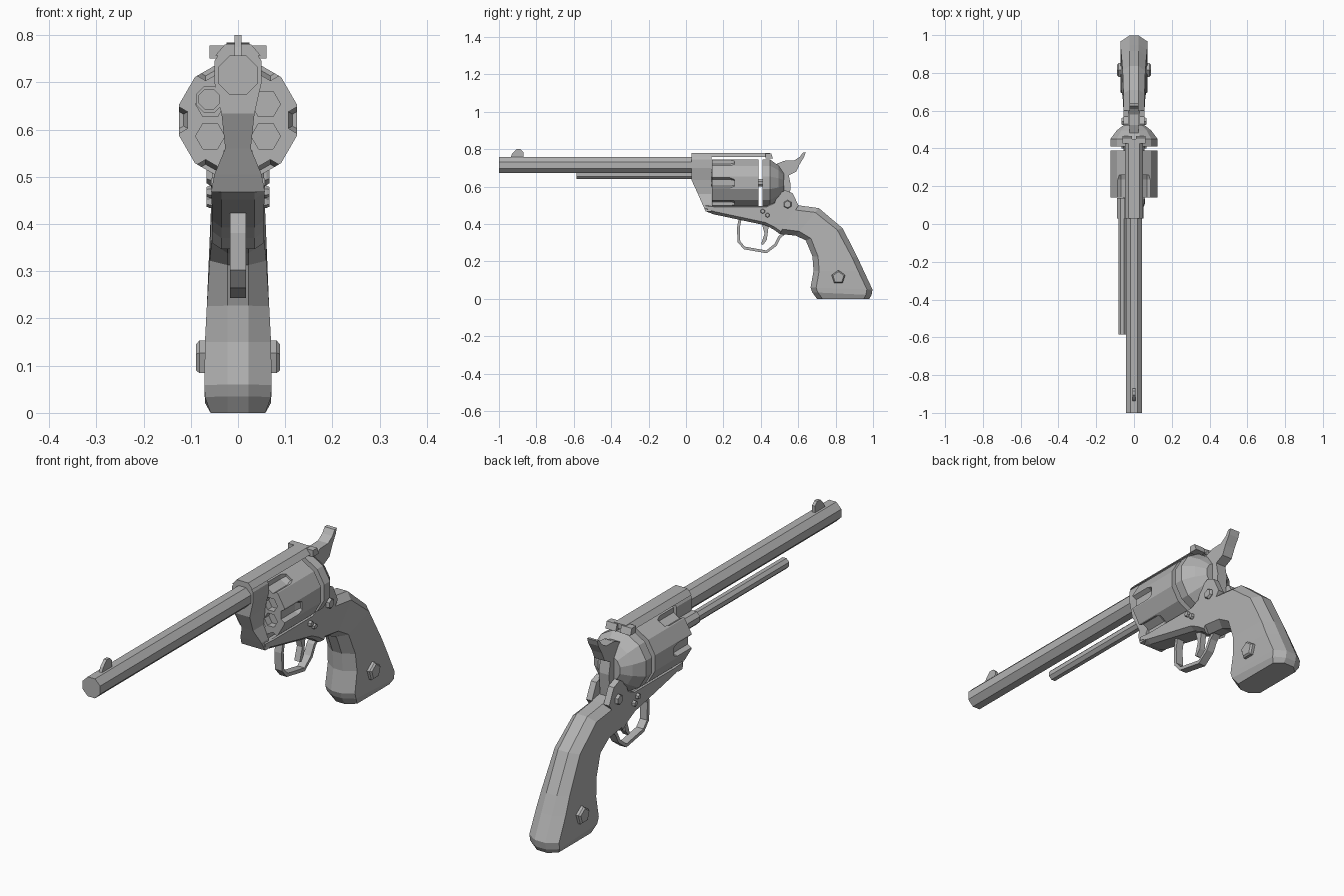
import bpy, bmesh, math
from mathutils import Vector

cube = bpy.data.objects.get("Cube")
if cube:
    bpy.data.objects.remove(cube, do_unlink=True)

steel = bpy.data.materials.new("grey_steel")
steel.use_nodes = True
steel.diffuse_color = (0.45, 0.45, 0.45, 1)
steel.node_tree.nodes["Principled BSDF"].inputs["Base Color"].default_value = (0.45, 0.45, 0.45, 1)


def loft(name, rings):
    """Skin a list of equal-length point rings and cap both ends."""
    bm = bmesh.new()
    loops = [[bm.verts.new(p) for p in ring] for ring in rings]
    for a, b in zip(loops, loops[1:]):
        for i in range(len(a)):
            j = (i + 1) % len(a)
            bm.faces.new((a[i], a[j], b[j], b[i]))
    bm.faces.new(loops[0][::-1])
    bm.faces.new(loops[-1])
    bmesh.ops.recalc_face_normals(bm, faces=bm.faces)
    mesh = bpy.data.meshes.new(name)
    bm.to_mesh(mesh)
    bm.free()
    mesh.materials.append(steel)
    obj = bpy.data.objects.new(name, mesh)
    bpy.context.collection.objects.link(obj)
    return obj


def plate(name, outline, x0, x1):
    """Side profile (y, z) extruded from x0 to x1."""
    return loft(name, [[(x, y, z) for y, z in outline] for x in (x0, x1)])


def turned(name, profile, sides, x=0, z=0, phase=0.5):
    """Faceted body along y from (y, radius) pairs."""
    angles = [math.tau * (i + phase) / sides for i in range(sides)]
    return loft(name, [[(x + r * math.cos(t), y, z + r * math.sin(t)) for t in angles]
                       for y, r in profile])


def ribbon(name, path, thick, half):
    """Strip of constant thickness following a (y, z) path."""
    pts = [Vector(p) for p in path]
    left, right = [], []
    for i, p in enumerate(pts):
        d = (pts[min(i + 1, len(pts) - 1)] - pts[max(i - 1, 0)]).normalized()
        n = Vector((-d.y, d.x)) * thick / 2
        left.append(p + n)
        right.append(p - n)
    return loft(name, [[(-half, *a), (half, *a), (half, *b), (-half, *b)]
                       for a, b in zip(left, right)])


def chamfered(name, sections, edge_a, inset_a, edge_b, inset_b):
    """Loft of chamfered sections; each is (point a, point b, half width)."""
    rings = []
    for a, b, w in sections:
        a, b = Vector(a), Vector(b)
        d = (b - a).normalized()
        half = [(min(edge_a, w), a), (w, a + d * inset_a), (w, b - d * inset_b), (min(edge_b, w), b)]
        rings.append([(x, *p) for x, p in half] + [(-x, *p) for x, p in half[::-1]])
    return loft(name, rings)


def cut(target, cutters):
    for c in cutters:
        mod = target.modifiers.new("cut", "BOOLEAN")
        mod.operation = "DIFFERENCE"
        mod.solver = "EXACT"
        mod.object = c
        c.hide_render = True
        c.hide_set(True)
        c.display_type = "WIRE"


# Barrel, front sight and ejector
turned("barrel", [(-1, 0.0455), (0.06, 0.0455)], 8, z=0.715)
plate("front_sight", [(-0.94, 0.75), (-0.93, 0.775), (-0.905, 0.8), (-0.885, 0.8),
                      (-0.87, 0.785), (-0.87, 0.75)], -0.007, 0.007)
turned("ejector_rod", [(-0.585, 0.024), (0.04, 0.024)], 8, x=-0.061, z=0.664)
turned("ejector_collar", [(0.03, 0.03), (0.138, 0.03)], 8, x=-0.061, z=0.664)

# Cylinder with flutes and chambers
AXIS = 0.62
drum = turned("cylinder", [(0.14, 0.129), (0.388, 0.129)], 12, z=AXIS)
cutters = []
for i in range(6):
    t = math.tau * i / 6
    x, z = math.cos(t), math.sin(t)
    cutters.append(turned("flute_cutter", [(0.1, 0.035), (0.235, 0.035), (0.26, 0.025)], 6,
                          x * 0.137, AXIS + z * 0.137, 0.5))
    t += math.tau / 12
    cutters.append(turned("chamber_cutter", [(0.1, 0.031), (0.17, 0.031)], 6,
                          math.cos(t) * 0.068, AXIS + math.sin(t) * 0.068, 0))
cut(drum, cutters)
turned("cylinder_pin", [(0.1, 0.022), (0.43, 0.022)], 8, z=AXIS)
turned("recoil_shield", [(0.41, 0.129), (0.45, 0.129), (0.495, 0.095), (0.525, 0.055)], 12, z=AXIS)

# Frame: front yoke, top strap, rear sight, lower frame and hammer ears
yoke = [(0.78, 0.028, 0.03), (0.745, 0.05, 0.03), (0.70, 0.05, 0.03), (0.634, 0.035, 0.03),
        (0.56, 0.027, 0.064), (0.505, 0.05, 0.088), (0.468, 0.057, 0.105)]
loft("frame_front", [[(-w, y, z), (w, y, z), (w, 0.136, z), (-w, 0.136, z)] for z, w, y in yoke])
strap = [(-0.028, 0.78), (0.028, 0.78), (0.048, 0.757), (-0.048, 0.757)]
loft("top_strap", [[(x, y, z) for x, z in strap] for y in (0.03, 0.45)])
for side in (-1, 1):
    plate("rear_sight", [(0.425, 0.75), (0.425, 0.778), (0.455, 0.778), (0.465, 0.75)],
          side * 0.01, side * 0.06)
chamfered("lower_frame", [
    ((0.105, 0.468), (0.105, 0.5), 0.057),
    ((0.147, 0.452), (0.16, 0.495), 0.056),
    ((0.425, 0.393), (0.43, 0.495), 0.055),
    ((0.47, 0.37), (0.485, 0.52), 0.055),
    ((0.5, 0.347), (0.6, 0.5), 0.055)], 0.035, 0.015, 0.05, 0.004)
for side in (-1, 1):
    plate("hammer_ear", [(0.46, 0.47), (0.475, 0.517), (0.495, 0.56), (0.53, 0.581),
                         (0.57, 0.565), (0.602, 0.498), (0.56, 0.44)], side * 0.028, side * 0.055)

# Hammer with spur
plate("hammer", [(0.48, 0.45), (0.48, 0.72), (0.525, 0.738), (0.58, 0.74), (0.61, 0.76),
                 (0.625, 0.782), (0.64, 0.784), (0.632, 0.76), (0.608, 0.72), (0.59, 0.68),
                 (0.55, 0.66), (0.56, 0.607), (0.55, 0.5)], -0.024, 0.024)

# Grip
chamfered("grip", [
    ((0.5, 0.347), (0.6, 0.5), 0.055),
    ((0.585, 0.338), (0.71, 0.485), 0.056),
    ((0.64, 0.313), (0.837, 0.378), 0.06),
    ((0.676, 0.227), (0.917, 0.222), 0.066),
    ((0.682, 0.15), (0.95, 0.15), 0.07),
    ((0.666, 0.06), (0.997, 0.05), 0.071),
    ((0.675, 0.035), (0.992, 0.02), 0.07),
    ((0.70, 0.0), (0.98, 0.0), 0.058)], 0.022, 0.03, 0.025, 0.03)

# Trigger and guard
ribbon("trigger_guard", [(0.29, 0.43), (0.28, 0.38), (0.283, 0.305), (0.312, 0.272), (0.43, 0.251),
                         (0.478, 0.288), (0.5, 0.33), (0.53, 0.355)], 0.015, 0.017)
plate("trigger", [(0.4, 0.42), (0.42, 0.35), (0.402, 0.293), (0.412, 0.288),
                  (0.432, 0.315), (0.438, 0.36), (0.445, 0.41)], -0.013, 0.013)

# Screws on both sides: name, y, z, radius, sides, inner x, outer x
for name, y, z, r, n, x0, x1 in [
        ("grip_screw", 0.815, 0.115, 0.038, 5, 0.06, 0.089),
        ("hammer_screw", 0.543, 0.505, 0.023, 6, 0.04, 0.067),
        ("front_frame_screw", 0.41, 0.468, 0.013, 6, 0.04, 0.067),
        ("rear_frame_screw", 0.436, 0.447, 0.013, 6, 0.04, 0.067)]:
    angles = [math.pi / 2 + math.tau * i / n for i in range(n)]
    for side in (-1, 1):
        loft(name, [[(side * x, y + k * r * math.cos(t), z + k * r * math.sin(t)) for t in angles]
                    for x, k in ((x0, 1), (x1 - 0.007, 1), (x1, 0.8))])
